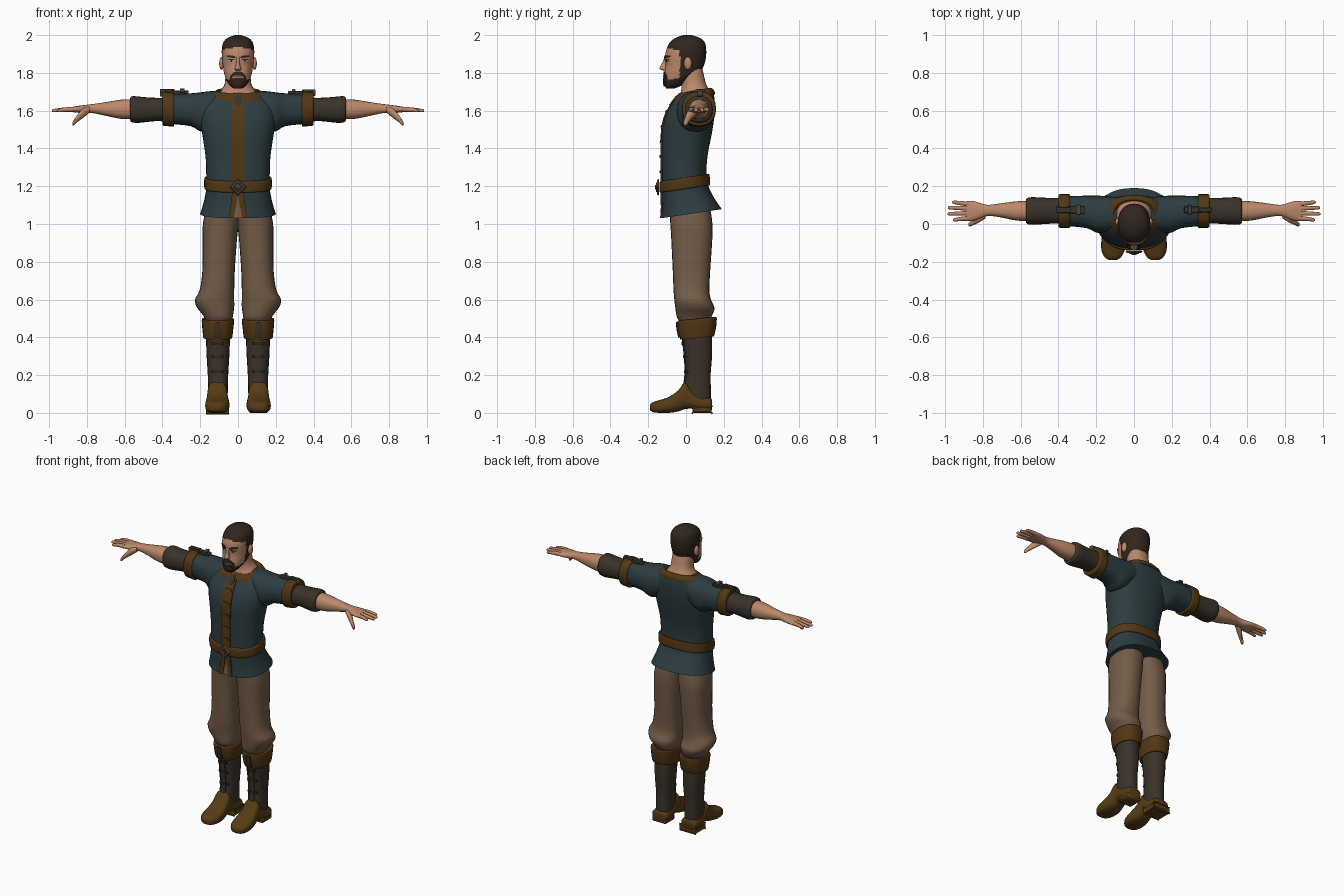
import bpy, bmesh, math
from mathutils import Vector
from mathutils.bvhtree import BVHTree


def mat(name, r, g, b):
    m = bpy.data.materials.new(name)
    m.diffuse_color = (r, g, b, 1)
    return m


SKIN = mat("skin", .50, .25, .145)
HAIR = mat("dark hair", .030, .019, .012)
TEAL = mat("teal cloth", .026, .047, .053)
BROWN = mat("brown leather", .085, .038, .007)
DARK = mat("dark leather", .042, .032, .022)
TAN = mat("tan trousers", .175, .108, .065)
METAL = mat("dark metal", .07, .065, .06)
WHITE = mat("eye white", .45, .40, .36)
LIP = mat("lips", .24, .09, .055)
BOOT = mat("boot brown", .095, .045, .008)


def finish(name, bm, *mats):
    bmesh.ops.recalc_face_normals(bm, faces=bm.faces[:])
    me = bpy.data.meshes.new(name)
    bm.to_mesh(me)
    bm.free()
    for m in mats:
        me.materials.append(m)
    ob = bpy.data.objects.new(name, me)
    bpy.context.collection.objects.link(ob)
    return ob


def smooth_rings(rings, k):
    """Catmull-Rom interpolation between cross-sections."""
    out, R = [], [Vector(r) for r in rings]
    for i in range(len(R) - 1):
        p0, p1, p2, p3 = R[max(i - 1, 0)], R[i], R[i + 1], R[min(i + 2, len(R) - 1)]
        for j in range(k):
            t = j / k
            out.append(.5 * (2 * p1 + (p2 - p0) * t + (2 * p0 - 5 * p1 + 4 * p2 - p3) * t * t
                             + (3 * p1 - p0 - 3 * p2 + p3) * t ** 3))
    return out + [R[-1]]


def loft(name, axis, rings, *mats, n=24, p=2.3, k=3, shear=0, side=1):
    """Skin over rounded sections (t, a0, a1, b0, b1) placed along an axis."""
    bm, prev = bmesh.new(), None
    for t, a0, a1, b0, b1 in smooth_rings(rings, k):
        ring = []
        for i in range(n):
            c, s = math.cos(2 * math.pi * i / n), math.sin(2 * math.pi * i / n)
            a = (a0 + a1) / 2 + (a1 - a0) / 2 * math.copysign(abs(c) ** (2 / p), c)
            b = (b0 + b1) / 2 + (b1 - b0) / 2 * math.copysign(abs(s) ** (2 / p), s)
            x, y, z = {'x': (t, a, b), 'y': (a, t, b), 'z': (a, b, t)}[axis]
            ring.append(bm.verts.new((x * side, y, z + shear * y)))
        if prev:
            for i in range(n):
                bm.faces.new((prev[i], prev[i - 1], ring[i - 1], ring[i]))
        else:
            bm.faces.new(ring)
        prev = ring
    bm.faces.new(prev)
    return finish(name, bm, *mats)


def tree(ob):
    me = ob.data
    return BVHTree.FromPolygons([v.co for v in me.vertices], [p.vertices[:] for p in me.polygons])


def patch(name, rows, bvh, lift, m, side=1, cols=6):
    """Thin plate laid on the front of a surface; rows are (z, x0, x1)."""
    rr = [Vector(rows[0])]
    for a, b in zip(rows, rows[1:]):
        rr += [Vector(a).lerp(Vector(b), j / 5) for j in range(1, 6)]
    rr = [rr[0]] + rr + [rr[-1]]
    us = [0] + [i / cols for i in range(cols + 1)] + [1]
    bm, grid = bmesh.new(), []
    for i, (z, x0, x1) in enumerate(rr):
        line = []
        for j, u in enumerate(us):
            x = side * (x0 + (x1 - x0) * u)
            hit = bvh.ray_cast(Vector((x, -1, z)), Vector((0, 1, 0)))[0]
            hit = hit or bvh.find_nearest(Vector((x, -.12, z)))[0]
            edge = i in (0, len(rr) - 1) or j in (0, len(us) - 1)
            line.append(bm.verts.new(hit + Vector((0, .002 if edge else -lift, 0))))
        grid.append(line)
    for a, b in zip(grid, grid[1:]):
        for j in range(len(us) - 1):
            bm.faces.new((a[j], a[j + 1], b[j + 1], b[j]))
    ob = finish(name, bm, m)
    if sum((f.normal.y * f.area for f in ob.data.polygons)) > 0:
        ob.data.flip_normals()
    return ob


def box(name, lo, hi, m, side=1, bevel=.003):
    bm = bmesh.new()
    bmesh.ops.create_cube(bm, size=1)
    for v in bm.verts:
        q = [lo[i] + (hi[i] - lo[i]) * (v.co[i] + .5) for i in range(3)]
        v.co = (q[0] * side, q[1], q[2])
    bmesh.ops.bevel(bm, geom=bm.edges[:], offset=bevel, segments=1, affect='EDGES')
    return finish(name, bm, m)


def ball(name, c, r, m):
    bm = bmesh.new()
    bmesh.ops.create_uvsphere(bm, u_segments=14, v_segments=10, radius=1)
    for v in bm.verts:
        v.co = [c[i] + r[i] * v.co[i] for i in range(3)]
    return finish(name, bm, m)


# Head with hair and beard coloured by region
head = loft("head", 'z', [(1.718, -.024, .024, -.105, -.06), (1.735, -.045, .045, -.113, -.02),
    (1.765, -.063, .063, -.116, .03), (1.80, -.074, .074, -.114, .075), (1.84, -.08, .08, -.108, .095),
    (1.88, -.084, .084, -.111, .105), (1.92, -.086, .086, -.105, .107), (1.96, -.078, .078, -.087, .1),
    (1.985, -.056, .056, -.055, .075), (2.0, -.015, .015, -.015, .03)], SKIN, HAIR, n=64, k=5, p=2.2)
for f in head.data.polygons:
    x, y, z = f.center
    scalp = z > 1.925 + .2 * max(0, -y - .06) - .25 * max(0, abs(x) - .055) or (y > -.02 and z > 1.88)
    beard = y < .03 and z < 1.757 + .25 * max(0, y + .11)
    sideburn = -.032 < y < .03 and z > 1.765
    nape = y >= .03 and z > 1.80
    f.material_index = int(scalp or beard or sideburn or nape)
face = tree(head)
loft("nose", 'z', [(1.812, -.010, .010, -.118, -.09), (1.820, -.018, .018, -.139, -.09),
    (1.832, -.014, .014, -.138, -.09), (1.855, -.009, .009, -.125, -.09), (1.885, -.011, .011, -.113, -.09)], SKIN)
patch("moustache", [(1.782, -.036, .036), (1.797, -.032, .032), (1.808, -.012, .012)], face, .005, HAIR)
patch("chin_beard", [(1.728, -.022, .022), (1.75, -.036, .036), (1.774, -.026, .026)], face, .007, HAIR)
patch("mouth", [(1.775, -.018, .018), (1.785, -.02, .02)], face, .006, LIP)
for s, w in ((-1, "right"), (1, "left")):
    patch(w + "_beard_side", [(1.745, .026, .05), (1.79, .03, .04)], face, .003, HAIR, s)
    patch(w + "_eye", [(1.858, .028, .042), (1.864, .020, .052), (1.871, .026, .046)], face, .002, WHITE, s)
    patch(w + "_iris", [(1.858, .031, .040), (1.872, .030, .041)], face, .003, HAIR, s)
    patch(w + "_eyelid", [(1.868, .018, .054), (1.874, .024, .05)], face, .004, HAIR, s)
    patch(w + "_eyebrow", [(1.879, .014, .03), (1.886, .014, .062), (1.893, .03, .06)], face, .006, HAIR, s)
    ball(w + "_ear", (s * .087, .01, 1.85), (.013, .021, .034), SKIN)

# Neck
loft("neck", 'z', [(1.62, -.13, .13, -.05, .13), (1.68, -.11, .11, -.035, .13), (1.71, -.088, .088, -.025, .122),
    (1.745, -.07, .07, -.025, .105), (1.80, -.066, .066, -.03, .092), (1.85, -.06, .06, -.03, .08)], SKIN)

# Tunic, collar and belt
tunic = loft("tunic", 'z', [(1.05, -.20, .20, -.13, .19), (1.10, -.185, .185, -.126, .158),
    (1.16, -.172, .172, -.127, .127), (1.20, -.168, .168, -.128, .115), (1.26, -.168, .168, -.128, .108),
    (1.35, -.171, .171, -.128, .115), (1.45, -.185, .185, -.128, .135), (1.53, -.198, .198, -.124, .148),
    (1.60, -.20, .20, -.105, .152), (1.645, -.185, .185, -.075, .15), (1.675, -.15, .15, -.05, .145),
    (1.69, -.118, .118, -.036, .135)], TEAL, n=40, p=2.4, shear=.15)
loft("collar", 'z', [(1.66, -.152, .152, -.066, .153), (1.675, -.146, .146, -.06, .152),
    (1.692, -.124, .124, -.045, .141), (1.699, -.112, .112, -.036, .131), (1.69, -.102, .102, -.03, .122)],
    BROWN, n=32, shear=.17)
loft("belt", 'z', [(1.186, -.172, .172, -.132, .122), (1.19, -.178, .178, -.139, .128), (1.215, -.179, .179, -.141, .127),
    (1.243, -.178, .178, -.139, .124), (1.247, -.172, .172, -.132, .118)], BROWN, n=40, p=2.4, shear=.15)
chest = tree(tunic)
patch("front_placket", [(1.20, -.034, .034), (1.40, -.034, .034), (1.55, -.036, .036), (1.665, -.032, .032)],
      chest, .007, BROWN)
for i, z in enumerate((1.27, 1.35, 1.43, 1.51, 1.59)):
    patch(f"placket_tie_{i}", [(z, -.028, .028), (z + .014, -.02, .02)], chest, .011, BROWN)
patch("neck_clasp", [(1.628, -.012, .012), (1.65, -.022, .022), (1.70, -.017, .017)], chest, .012, DARK)
patch("skirt_opening", [(1.032, -.024, .024), (1.155, -.001, .001)], chest, .003, TAN)
for s, w in ((-1, "right"), (1, "left")):
    patch(w + "_skirt_trim", [(1.032, .022, .046), (1.10, .009, .038), (1.18, 0, .03)], chest, .008, BROWN, s)

# Diamond buckle
for name, r, d, m in (("buckle_frame", .045, .012, METAL), ("buckle_inset", .029, .016, BROWN),
                      ("buckle_stud", .014, .022, METAL)):
    bm = bmesh.new()
    bmesh.ops.create_cone(bm, cap_ends=True, segments=4, radius1=r, radius2=r * .85, depth=d)
    for v in bm.verts:
        v.co = (v.co.x, -.142 - v.co.z - d / 2, 1.195 + v.co.y)
    finish(name, bm, m)

for s, w in ((-1, "right_"), (1, "left_")):
    # Sleeves and shoulder strap
    loft(w + "tunic_sleeve", 'x', [(.08, -.02, .14, 1.56, 1.707), (.15, -.045, .148, 1.50, 1.703),
        (.20, -.045, .15, 1.49, 1.697), (.25, -.022, .15, 1.518, 1.692), (.36, -.01, .147, 1.53, 1.688)], TEAL, side=s)
    loft(w + "sleeve_band", 'x', [(.338, -.012, .15, 1.528, 1.69), (.342, -.02, .157, 1.515, 1.697),
        (.37, -.021, .159, 1.518, 1.701), (.395, -.019, .157, 1.52, 1.70), (.40, -.01, .148, 1.53, 1.69)], BROWN, side=s)
    loft(w + "under_sleeve", 'x', [(.37, 0, .14, 1.54, 1.67), (.43, .002, .138, 1.545, 1.668), (.50, -.002, .14, 1.538, 1.672),
        (.535, -.004, .142, 1.535, 1.676), (.565, .0, .138, 1.54, 1.675), (.572, .012, .126, 1.552, 1.662)], DARK, side=s)
    box(w + "shoulder_strap", (.265, .058, 1.683), (.345, .092, 1.704), DARK, s)
    box(w + "strap_end", (.34, .062, 1.695), (.41, .088, 1.712), DARK, s)
    box(w + "strap_buckle", (.285, .05, 1.70), (.305, .10, 1.714), METAL, s)
    box(w + "strap_tip", (.395, .06, 1.678), (.41, .09, 1.71), METAL, s)
    # Forearm, palm and digits
    loft(w + "arm", 'x', [(.54, .015, .123, 1.555, 1.66), (.62, .018, .12, 1.557, 1.658), (.70, .034, .11, 1.573, 1.645),
        (.77, .043, .101, 1.587, 1.635), (.81, .03, .11, 1.586, 1.63), (.855, .016, .122, 1.59, 1.624),
        (.89, .018, .12, 1.594, 1.618)], SKIN, side=s)
    for i, (y0, y1, end) in enumerate(((.031, .022, .958), (.057, .054, .986), (.082, .086, .984), (.106, .115, .962))):
        loft(f"{w}finger_{i}", 'x', [(.87, y0 - .013, y0 + .013, 1.594, 1.62), (.92, (y0 + y1) / 2 - .011,
            (y0 + y1) / 2 + .011, 1.594, 1.617), (end - .01, y1 - .009, y1 + .009, 1.592, 1.609),
            (end, y1 - .004, y1 + .004, 1.596, 1.604)], SKIN, n=12, side=s)
    loft(w + "thumb", 'x', [(.785, .03, .07, 1.59, 1.62), (.82, .008, .05, 1.562, 1.612), (.85, -.006, .024, 1.54, 1.578),
        (.87, -.013, .01, 1.522, 1.55), (.876, -.01, .004, 1.524, 1.536)], SKIN, n=12, side=s)
    # Trouser leg
    loft(w + "trouser_leg", 'z', [(.47, .045, .165, -.02, .12), (.50, .03, .175, -.045, .13), (.53, .024, .195, -.053, .145),
        (.56, .02, .218, -.057, .15), (.60, .02, .228, -.062, .132), (.65, .02, .203, -.066, .124),
        (.75, .017, .189, -.07, .128), (.90, .007, .187, -.077, .138), (1.0, -.004, .186, -.083, .14),
        (1.10, -.02, .165, -.09, .125)], TAN, side=s)
    # Boot
    shaft = loft(w + "boot_shaft", 'z', [(.05, .055, .16, .0, .13), (.12, .054, .16, -.012, .132), (.20, .052, .16, -.002, .13),
        (.30, .046, .166, -.006, .138), (.40, .042, .17, -.018, .138), (.47, .04, .175, -.025, .135)], DARK, side=s)
    cuff = loft(w + "boot_cuff", 'z', [(.40, .045, .168, -.015, .135), (.39, .032, .182, -.028, .147), (.43, .026, .188, -.04, .158),
        (.48, .021, .192, -.046, .163), (.493, .026, .188, -.042, .158), (.488, .045, .17, -.025, .14)], BROWN, side=s, shear=.1)
    patch(w + "cuff_strap", [(.40, .09, .128), (.48, .096, .122)], tree(cuff), .008, DARK, s)
    leg = tree(shaft)
    patch(w + "boot_tongue", [(.16, .09, .125), (.40, .09, .125)], leg, .006, DARK, s)
    for i, z in enumerate((.21, .29, .36)):
        patch(f"{w}boot_lace_{i}", [(z, .075, .14), (z + .014, .075, .14)], leg, .01, HAIR, s)
    loft(w + "boot_foot", 'y', [(.138, .07, .148, .02, .065), (.128, .056, .163, .012, .08), (.07, .051, .166, .015, .09),
        (.03, .054, .163, .022, .125), (-.005, .056, .162, .02, .165), (-.04, .052, .166, .008, .12),
        (-.09, .045, .173, .0, .085), (-.14, .05, .172, .0, .068), (-.175, .068, .156, .004, .057),
        (-.19, .09, .132, .014, .045)], BOOT, p=2.8, side=s)
    box(w + "boot_heel", (.056, .035, 0), (.162, .136, .035), BOOT, s, .008)

# Smooth shading with sharp rims kept
for ob in bpy.context.scene.objects:
    ob.select_set(True)
    bpy.context.view_layer.objects.active = ob
bpy.ops.object.shade_smooth_by_angle(angle=math.radians(45))
